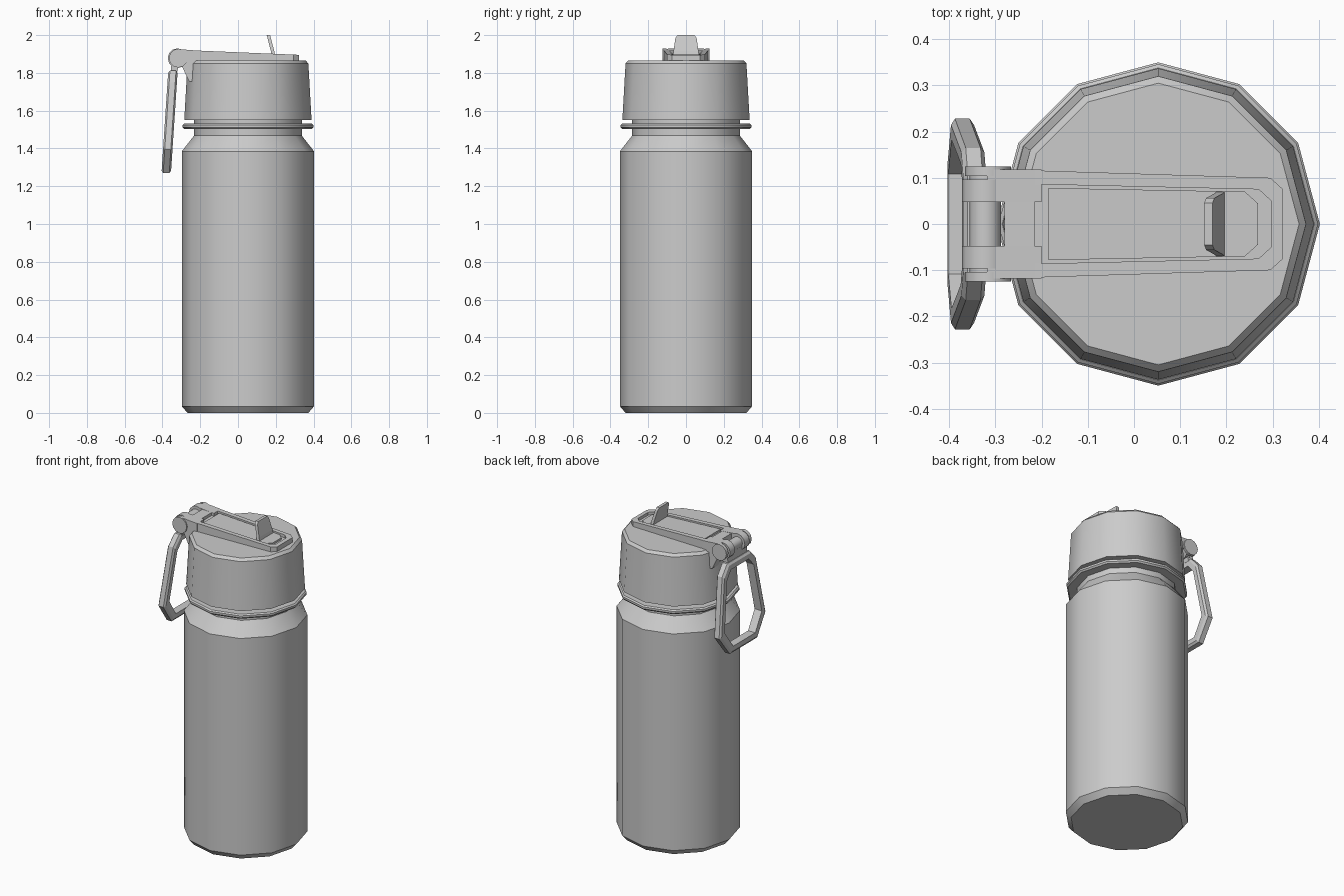
import bpy, bmesh, math

if "Cube" in bpy.data.objects:
    bpy.data.objects.remove(bpy.data.objects["Cube"])

CX = 0.0525  # bottle axis


def bridge(name, loops, wrap=False, smooth=False):
    """Skin a list of equal-length loops; cap the ends unless wrapped."""
    bm = bmesh.new()
    rows = [[bm.verts.new(p) for p in loop] for loop in loops]
    n = len(rows[0])
    pairs = list(zip(rows, rows[1:]))
    if wrap:
        pairs.append((rows[-1], rows[0]))
    for a, b in pairs:
        for i in range(n):
            j = (i + 1) % n
            bm.faces.new((a[i], a[j], b[j], b[i]))
    if not wrap:
        bm.faces.new(rows[0])
        bm.faces.new(rows[-1])
    bmesh.ops.recalc_face_normals(bm, faces=bm.faces)
    mesh = bpy.data.meshes.new(name)
    bm.to_mesh(mesh)
    bm.free()
    ob = bpy.data.objects.new(name, mesh)
    bpy.context.collection.objects.link(ob)
    if smooth:
        bpy.ops.object.select_all(action='DESELECT')
        ob.select_set(True)
        bpy.context.view_layer.objects.active = ob
        bpy.ops.object.shade_smooth_by_angle(angle=math.radians(33))
    return ob


def lathe(name, profile, sides=12):
    loops = [[(CX + r * math.cos(2 * math.pi * i / sides),
               r * math.sin(2 * math.pi * i / sides), z)
              for i in range(sides)] for r, z in profile]
    return bridge(name, loops, smooth=True)


def barrel(name, x, z, r, y0, y1, sides=12):
    loops = [[(x + r * math.cos(2 * math.pi * i / sides), y,
               z + r * math.sin(2 * math.pi * i / sides))
              for i in range(sides)] for y in (y0, y1)]
    return bridge(name, loops, smooth=True)


def mirrored(half):
    """Complete an outline given on its +y side."""
    return half + [(x, -y) for x, y in reversed(half)]


# Bottle, collar ring and screw lid
lathe("bottle_body", [(0.32, 0), (0.35, 0.035), (0.35, 1.385), (0.285, 1.468), (0.285, 1.56)])
lathe("collar_ring", [(0.285, 1.503), (0.338, 1.503), (0.346, 1.512),
                      (0.346, 1.524), (0.338, 1.531), (0.285, 1.531)])
lathe("screw_lid", [(0.285, 1.55), (0.337, 1.55), (0.32, 1.85), (0.305, 1.866)])


# Hinged strap: sloping rim around a shallow recess
def slope(x, drop=0.0):
    return 1.92 - 0.042 * (x + 0.26) - drop


outer = mirrored([(-0.28, 0.118), (0.295, 0.10), (0.323, 0.075)])
inner = mirrored([(-0.215, 0.086), (0.270, 0.075), (0.297, 0.05)])
plate = mirrored([(-0.185, 0.078), (0.240, 0.070), (0.268, 0.045)])
bridge("lid_strap", [
    [(x, y, 1.86) for x, y in outer],
    [(x, y, slope(x)) for x, y in outer],
    [(x, y, slope(x)) for x, y in inner],
    [(x, y, slope(x, 0.018)) for x, y in inner]])
bridge("spout_cover", [[(x, y, slope(x, d)) for x, y in plate] for d in (0.025, 0.006)])

# Upright finger tab, leaning back and tapering to a chamfered top
bridge("finger_tab", [
    [(x + dx, s * w, z) for dx, s in ((0, -1), (0.018, -1), (0.018, 1), (0, 1))]
    for x, w, z in ((0.179, 0.07, 1.89), (0.174, 0.066, 1.915),
                    (0.156, 0.056, 1.985), (0.152, 0.045, 2.0))])

# Hinge: knuckles, end discs, arms and brackets on each side
HX, HZ = -0.316, 1.878
for s, side in ((1, "back"), (-1, "front")):
    barrel("hinge_knuckle_" + side, HX - 0.004, HZ, 0.052, s * 0.048, s * 0.096)
    barrel("hinge_disc_" + side, HX, HZ, 0.05, s * 0.104, s * 0.125)
    arm = [(-0.318, 1.85), (-0.318, 1.926), (-0.20, 1.917), (-0.20, 1.86)]
    bridge("hinge_arm_" + side, [[(x, s * y, z) for x, z in arm] for y in (0.048, 0.118)])
    foot = [(-0.305, 1.85), (-0.258, 1.755), (-0.23, 1.755), (-0.23, 1.87)]
    bridge("hinge_bracket_" + side, [[(x, s * y, z) for x, z in foot] for y in (0.05, 0.112)])
barrel("hinge_pin", HX - 0.006, HZ, 0.034, -0.115, 0.115)

# Carry loop: chamfered section swept round a tilted octagon
half = [(0.135, 1.27), (0.228, 1.395), (0.165, 1.75), (0.11, 1.812)]
ring = half + [(-y, z) for y, z in reversed(half)]
MID = 1.54


def inset(t):
    return [(y * (1 - t / 0.2), MID + (z - MID) * (1 - t / 0.265)) for y, z in ring]


def tilt(z):
    return -0.345 + 0.066 * (z - 1.8)


section = [(0.0, -0.016), (0.0, 0.016), (0.012, 0.025),
           (0.04, 0.025), (0.04, -0.025), (0.012, -0.025)]
bridge("carry_loop", [[(tilt(z) + d, y, z) for y, z in inset(t)] for t, d in section], wrap=True)

# Neck joining the carry loop to the hinge
neck = [(-0.358, 1.79), (-0.326, 1.79), (-0.305, 1.87), (-0.35, 1.87)]
bridge("loop_neck", [[(x, y, z) for x, z in neck] for y in (-0.095, 0.095)])
